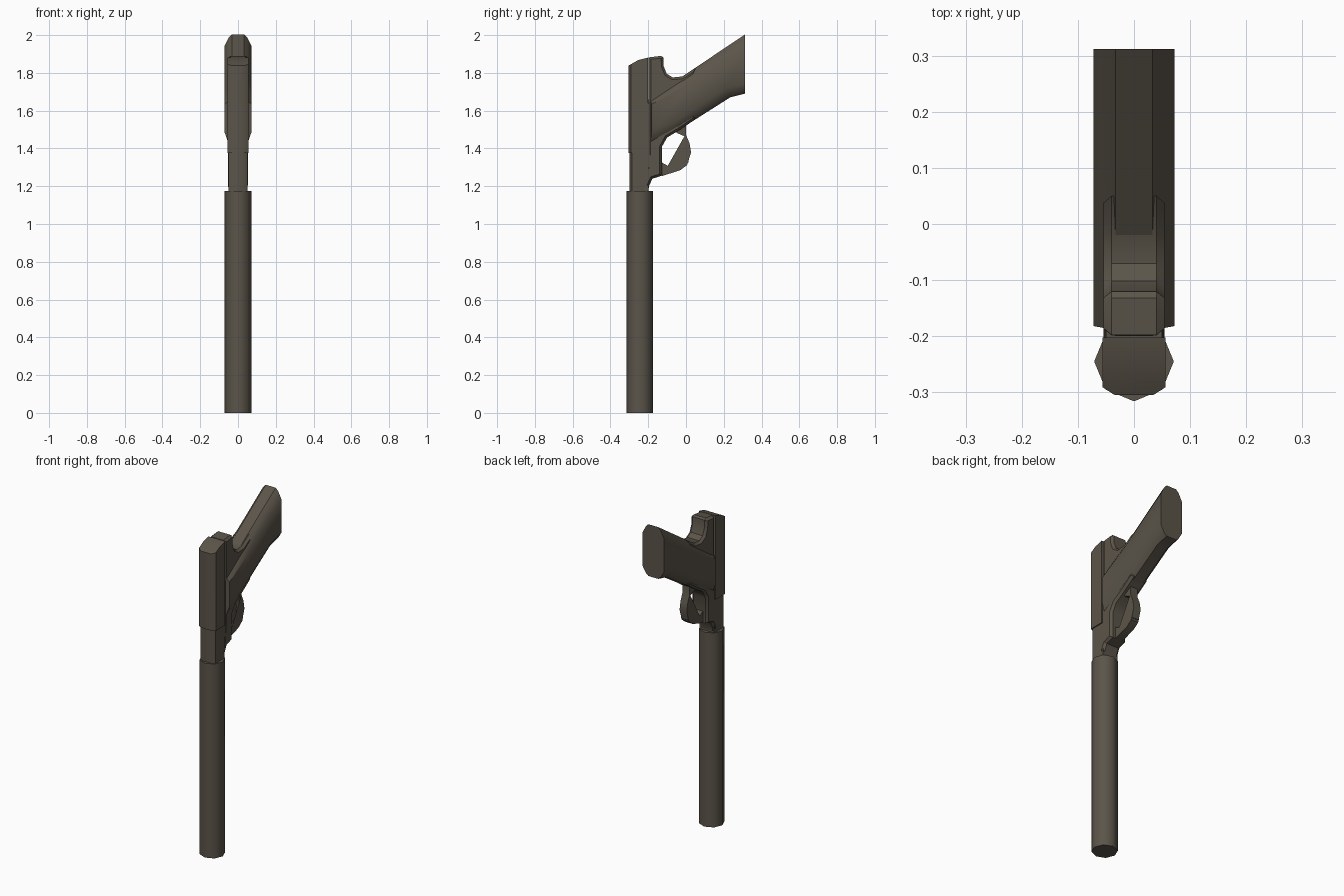
import bpy, bmesh, math
from mathutils import Vector

if "Cube" in bpy.data.objects:
    bpy.data.objects.remove(bpy.data.objects["Cube"])

metal = bpy.data.materials.new("dark_brown_grey")
metal.diffuse_color = (0.105, 0.09, 0.068, 1)
metal.use_nodes = True
metal.node_tree.nodes["Principled BSDF"].inputs["Base Color"].default_value = metal.diffuse_color


def finish(name, bm, angle=35):
    bmesh.ops.recalc_face_normals(bm, faces=bm.faces)
    me = bpy.data.meshes.new(name)
    bm.to_mesh(me)
    bm.free()
    me.materials.append(metal)
    ob = bpy.data.objects.new(name, me)
    bpy.context.collection.objects.link(ob)
    bpy.ops.object.select_all(action='DESELECT')
    ob.select_set(True)
    bpy.context.view_layer.objects.active = ob
    bpy.ops.object.shade_smooth_by_angle(angle=math.radians(angle))
    return ob


def inset(poly, d):
    # mitred inset of a counter-clockwise outline
    out, n = [], len(poly)
    for i in range(n):
        p = Vector(poly[i])
        a = (p - Vector(poly[i - 1])).normalized()
        b = (Vector(poly[(i + 1) % n]) - p).normalized()
        na, nb = Vector((-a.y, a.x)), Vector((-b.y, b.x))
        out.append(p + (na + nb) * (d / (1 + na.dot(nb))))
    return out


def loft(rings):
    bm = bmesh.new()
    vs = [[bm.verts.new(p) for p in r] for r in rings]
    n = len(rings[0])
    for a, b in zip(vs, vs[1:]):
        for i in range(n):
            j = (i + 1) % n
            bm.faces.new((a[i], a[j], b[j], b[i]))
    bm.faces.new(vs[0])
    bm.faces.new(vs[-1])
    return bm


def side_prism(poly, levels):
    # mirrored extrusion in x; levels are (half width, inset), widest first
    steps = [(-x, d) for x, d in levels] + [(x, d) for x, d in reversed(levels)]
    return loft([[(x, p[0], p[1]) for p in inset(poly, d)] for x, d in steps])


def cut(bm, co, no):
    # remove everything beyond a plane and cap the opening
    geom = bm.verts[:] + bm.edges[:] + bm.faces[:]
    r = bmesh.ops.bisect_plane(bm, geom=geom, plane_co=co, plane_no=no, clear_outer=True)
    edges = [e for e in r['geom_cut'] if isinstance(e, bmesh.types.BMEdge)]
    bmesh.ops.contextual_create(bm, geom=edges)


# suppressor tube, eight sides
ring = [(0.071 * math.cos(k * math.pi / 4), -0.245 + 0.071 * math.sin(k * math.pi / 4)) for k in range(8)]
finish("suppressor", loft([[(x, y, z) for x, y in ring] for z in (0, 1.174)]), 50)


def slide_block(half, front, back, cx, cy, z0, z1):
    sec = [(-half, back), (-half, front + cy), (-half + cx, front), (half - cx, front),
           (half, front + cy), (half, back)]
    return loft([[(x, y, z) for x, y in sec] for z in (z0, z1)])


# slide with sloping rear end
bm = slide_block(0.056, -0.305, -0.202, 0.022, 0.014, 1.375, 1.95)
cut(bm, (0, -0.305, 1.838), (0, -0.5, 0.87))
cut(bm, (0, -0.26, 1.866), (0, -0.25, 0.97))
finish("slide", bm)

# barrel housing between slide and suppressor
finish("barrel_housing", slide_block(0.05, -0.298, -0.198, 0.02, 0.013, 1.165, 1.38))

# rear frame with hammer curve and the front below the trigger
frame = [(-0.2, 1.165), (-0.196, 1.2), (-0.178, 1.24), (-0.127, 1.256), (-0.127, 1.41),
         (-0.1, 1.458), (-0.03, 1.50), (0.05, 1.555), (0.05, 1.825), (-0.02, 1.781),
         (-0.07, 1.776), (-0.102, 1.795), (-0.118, 1.835), (-0.12, 1.882), (-0.132, 1.89), (-0.198, 1.882)]
finish("frame", side_prism(frame, [(0.054, 0.012), (0.04, 0)]))

# lower frame joining slide and grip
core = [(-0.22, 1.3), (-0.15, 1.3), (-0.15, 1.64), (-0.22, 1.64)]
finish("frame_core", side_prism(core, [(0.05, 0)]))

# grip with chamfered panels, trimmed flat at the butt
grip = [(-0.2, 1.40), (-0.1, 1.46), (-0.03, 1.503), (0.235, 1.671), (0.45, 1.725),
        (0.45, 2.095), (-0.02, 1.781), (-0.2, 1.66)]
bm = side_prism(grip, [(0.072, 0.05), (0.05, 0.014), (0.033, 0)])
for v in bm.verts:
    if v.co.y < -0.1 and abs(v.co.x) > 0.06:
        v.co.y -= 0.032
cut(bm, (0, 0.312, 0), (0, 1, 0))
finish("grip", bm)

# trigger guard loop
outer = [(-0.127, 1.254), (-0.032, 1.284), (0.006, 1.312), (0.027, 1.38), (0.018, 1.43), (0.0, 1.472), (0.0, 1.53)]
inner = [(-0.127, 1.325), (-0.085, 1.302), (-0.024, 1.296), (0.012, 1.325), (0.019, 1.385), (0.01, 1.425), (-0.008, 1.465), (-0.05, 1.482), (-0.05, 1.5)]
loop = outer + inner[::-1]
bm = bmesh.new()
sides = [[bm.verts.new((x, y, z)) for y, z in loop] for x in (-0.024, 0.024)]
for s in sides:
    bm.faces.new(s)
for i in range(len(loop)):
    j = (i + 1) % len(loop)
    bm.faces.new((sides[0][i], sides[0][j], sides[1][j], sides[1][i]))
bmesh.ops.triangulate(bm, faces=[f for f in bm.faces if len(f.verts) > 4])
finish("trigger_guard", bm)
